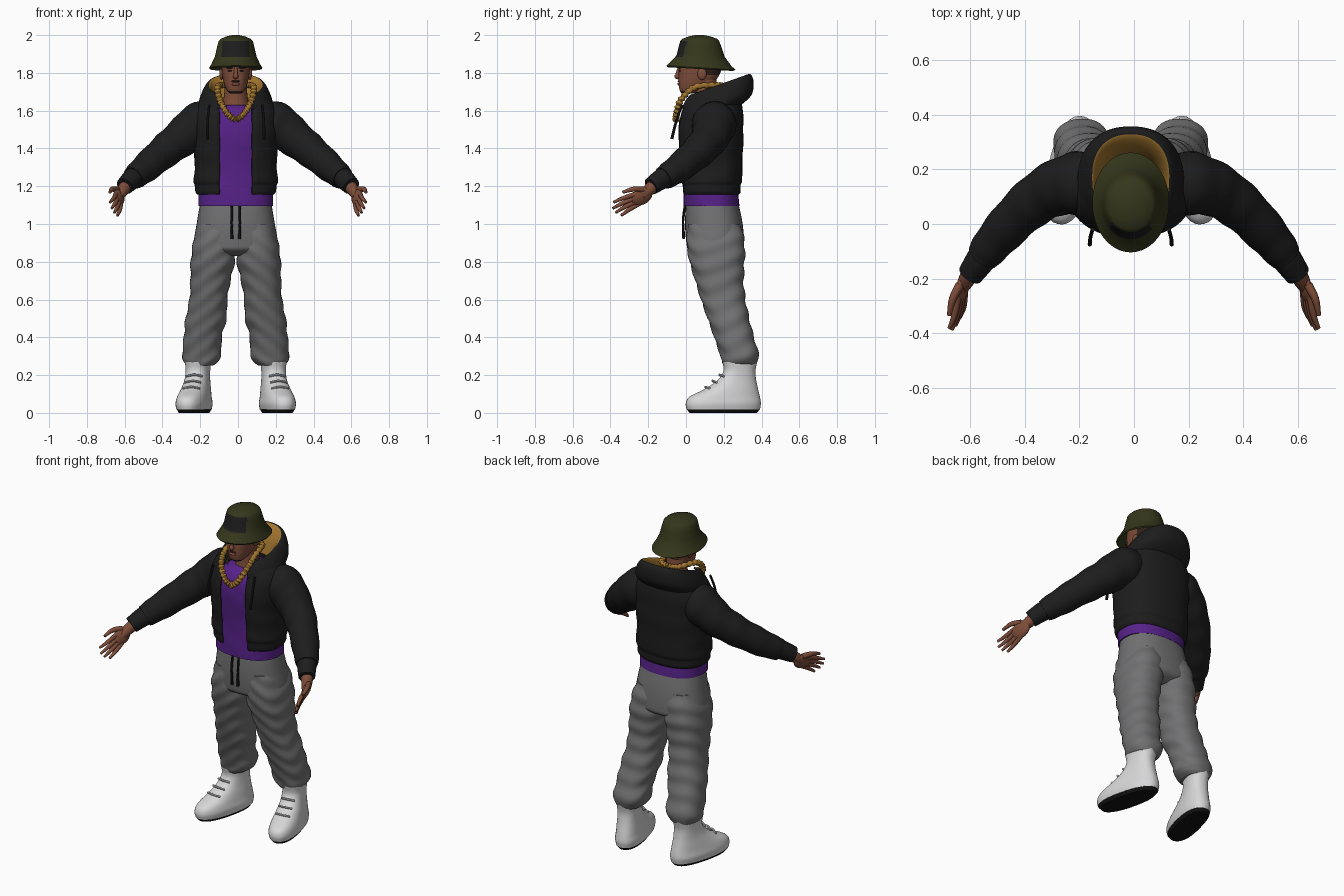
import bpy, bmesh, math
from mathutils import Vector, Matrix

AXIS = -0.012  # centre line of the body
if "Cube" in bpy.data.objects:
    bpy.data.objects.remove(bpy.data.objects["Cube"])
made = []


def material(name, r, g, b):
    m = bpy.data.materials.new(name)
    m.use_nodes = True
    m.diffuse_color = (r, g, b, 1)
    bsdf = next(n for n in m.node_tree.nodes if n.type == 'BSDF_PRINCIPLED')
    bsdf.inputs["Base Color"].default_value = (r, g, b, 1)
    bsdf.inputs["Roughness"].default_value = 0.8
    return m


BLACK = material("hoodie black", .012, .012, .012)
PURPLE = material("shirt purple", .095, .016, .25)
GREY = material("trouser grey", .165, .165, .17)
WHITE = material("shoe white", .68, .68, .69)
SOLE = material("sole black", .006, .006, .006)
SKIN = material("skin brown", .21, .075, .042)
OLIVE = material("hat olive", .034, .037, .011)
GOLD = material("gold", .36, .18, .028)
HAIR = material("hair dark brown", .03, .015, .011)


def finish(bm, name, mats, mirror=False, axis=AXIS):
    me = bpy.data.meshes.new(name)
    bm.to_mesh(me)
    bm.free()
    ob = bpy.data.objects.new(name, me)
    bpy.context.collection.objects.link(ob)
    ob.location.x = axis
    for m in mats:
        me.materials.append(m)
    if mirror:
        ob.modifiers.new("mirror", 'MIRROR').use_mirror_merge = False
    made.append(ob)
    return ob


def smooth_rows(rows, steps):
    """Catmull-Rom interpolation of rows of numbers."""
    if steps == 1:
        return rows
    out = []
    for i in range(len(rows) - 1):
        p = [rows[max(i - 1, 0)], rows[i], rows[i + 1], rows[min(i + 2, len(rows) - 1)]]
        for s in range(steps):
            t = s / steps
            out.append([b + .5 * t * (c - a + t * (2*a - 5*b + 4*c - d + t * (3*(b - c) + d - a)))
                        for a, b, c, d in zip(*p)])
    return out + [rows[-1]]


def skin_rings(bm, rings, closed, caps):
    vs = [[bm.verts.new(p) for p in r] for r in rings]
    n = len(vs[0])
    for a, b in zip(vs, vs[1:]):
        for j in range(n if closed else n - 1):
            k = (j + 1) % n
            bm.faces.new((a[j], a[k], b[k], b[j]))
    if caps:
        bm.faces.new(vs[0][::-1])
        bm.faces.new(vs[-1])


def loft(name, rows, mats, steps=5, seg=40, gap=0, e=.85, ripple=0, freq=80,
         mirror=False, caps=True, rule=None, place=None):
    """Stack of rounded rings; row = z, centre x, half width, front y, back y, tilt."""
    rings = []
    for z, cx, hw, yf, yb, tilt in smooth_rows(rows, steps):
        t0 = math.asin(min(1, gap / hw) ** (1 / e)) if gap else 0
        ring = []
        for j in range(seg + 1 if gap else seg):
            t = t0 + (2 * math.pi - 2 * t0) * j / seg
            s, c = math.sin(t), math.cos(t)
            k = 1 + ripple * math.sin(freq * z + 2 * math.sin(2 * t) + 3 * s)
            x = cx + k * hw * math.copysign(abs(s) ** e, s)
            f = .5 - .5 * k * math.copysign(abs(c) ** e, c)
            ring.append((x, yf + (yb - yf) * f, z + tilt * f))
        rings.append(ring)
    bm = bmesh.new()
    skin_rings(bm, rings, not gap, caps and not gap)
    if rule:
        for i, f in enumerate(bm.faces):
            f.material_index = rule(f.calc_center_median(), i // seg)
    if place:
        bm.transform(place)
    return finish(bm, name, mats, mirror)


def tube(name, pts, mat, steps=5, seg=16, ripple=0, freq=1., mirror=True, axis=AXIS):
    """Round tube through points; point = x, y, z, radius."""
    rows = smooth_rows(pts, steps)
    rings = []
    for i, (x, y, z, r) in enumerate(rows):
        a, b = rows[max(i - 1, 0)], rows[min(i + 1, len(rows) - 1)]
        q = Vector([b[k] - a[k] for k in range(3)]).to_track_quat('Z', 'Y')
        ring = []
        for j in range(seg):
            t = 2 * math.pi * j / seg
            k = r * (1 + ripple * math.sin(freq * i + math.sin(t)))
            ring.append(Vector((x, y, z)) + q @ Vector((k * math.cos(t), k * math.sin(t), 0)))
        rings.append(ring)
    bm = bmesh.new()
    skin_rings(bm, rings, True, True)
    return finish(bm, name, [mat], mirror, axis)


def ball(name, loc, size, mat, mirror=False, axis=AXIS, rot=Matrix()):
    bm = bmesh.new()
    bmesh.ops.create_uvsphere(bm, u_segments=20, v_segments=12, radius=1)
    bm.transform(Matrix.Translation(loc) @ rot @ Matrix.Diagonal((*size, 1)))
    return finish(bm, name, [mat], mirror, axis)


# Shoes, turned outwards
turn = Matrix.Translation((.22, .2, 0)) @ Matrix.Rotation(.235, 4, 'Z')
loft("shoe_soles", [(0, 0, .066, -.185, .18, 0), (.02, 0, .078, -.2, .195, 0)],
     [SOLE], steps=1, mirror=True, place=turn)
loft("shoes", [(.018, 0, .079, -.2, .195, 0), (.05, 0, .084, -.205, .2, 0),
               (.085, 0, .078, -.185, .195, 0), (.125, 0, .071, -.105, .185, 0),
               (.17, 0, .064, -.035, .175, 0), (.22, 0, .062, 0, .17, 0),
               (.27, 0, .066, -.005, .18, 0)], [WHITE], mirror=True, place=turn)
for i in range(4):
    y, z = .165 - .037 * -i, .13 + .032 * i
    tube("shoe_lace", [(.19 - .006 * i, y - .05, z, .006), (.235 - .008 * i, y - .062, z + .008, .006),
                       (.28 - .01 * i, y - .04, z, .006)], WHITE, seg=8)

# Trousers
loft("trouser_legs", [(.25, .187, .066, .2, .365, 0), (.27, .185, .088, .19, .38, 0),
                      (.31, .18, .103, .18, .385, 0), (.4, .175, .1, .15, .36, 0),
                      (.5, .157, .108, .115, .335, 0), (.6, .145, .1, .08, .315, 0),
                      (.7, .134, .106, .05, .305, 0), (.8, .122, .116, .02, .31, 0),
                      (.9, .113, .112, .005, .31, 0), (1, .1, .095, .01, .29, 0)],
     [GREY], ripple=.03, freq=62, steps=8, mirror=True)
loft("trouser_seat", [(.83, 0, .1, .07, .25, 0), (.86, 0, .2, .015, .3, 0),
                      (.9, 0, .222, .002, .308, 0), (1, 0, .207, -.005, .3, 0),
                      (1.1, 0, .19, 0, .28, 0), (1.14, 0, .18, .01, .27, 0)], [GREY])
tube("waist_cords", [(.02, -.005, 1.1, .007), (.022, -.015, 1.02, .007), (.02, -.012, .92, .008)], BLACK, seg=8)

# Shirt
loft("shirt", [(1.095, 0, .198, -.012, .283, 0), (1.17, 0, .198, -.012, .275, 0),
               (1.3, 0, .19, -.012, .27, 0), (1.45, 0, .2, -.027, .27, 0),
               (1.55, 0, .19, -.022, .27, 0), (1.6, 0, .15, 0, .26, 0),
               (1.63, 0, .09, .035, .22, 0)], [PURPLE], ripple=.006, freq=40)

# Open hoodie
jacket = loft("hoodie_body", [(1.155, 0, .203, -.018, .278, 0), (1.17, 0, .214, -.024, .288, 0),
                              (1.205, 0, .216, -.025, .29, 0), (1.23, 0, .223, -.033, .298, 0),
                              (1.3, 0, .218, -.035, .297, 0), (1.4, 0, .22, -.045, .302, 0),
                              (1.5, 0, .228, -.047, .304, 0), (1.58, 0, .225, -.035, .302, 0),
                              (1.65, 0, .19, -.005, .295, 0), (1.7, 0, .15, .04, .28, 0)],
              [BLACK], gap=.088, ripple=.008, freq=45)
thick = jacket.modifiers.new("thickness", 'SOLIDIFY')
thick.thickness, thick.offset = .012, -1
loft("hood", [(1.57, 0, .19, -.02, .28, .05), (1.61, 0, .195, -.03, .345, .07),
              (1.645, 0, .178, -.02, .358, .1), (1.675, 0, .153, .0, .345, .115),
              (1.675, 0, .135, .015, .315, .11), (1.64, 0, .122, .02, .27, .09),
              (1.58, 0, .112, .0, .24, .06)], [BLACK, GOLD], gap=.085,
     rule=lambda c, row: int(row >= 18))
tube("hood_cords", [(.14, -.02, 1.63, .007), (.148, -.05, 1.55, .007), (.15, -.075, 1.45, .008)], BLACK, seg=8)
tube("sleeves", [(.1, .15, 1.56, .095), (.2, .15, 1.53, .116), (.3, .125, 1.455, .1),
                 (.4, .055, 1.375, .087), (.5, -.05, 1.288, .075), (.555, -.12, 1.243, .062)],
     BLACK, steps=8, seg=28, ripple=.025, freq=.9, axis=0)
tube("sleeve_cuffs", [(.54, -.1, 1.255, .056), (.565, -.135, 1.235, .054), (.6, -.185, 1.2, .047)],
     BLACK, seg=24, axis=0)

# Hands
palm = Vector((.63, -.235, 1.145))
along = Vector((.03, -.155, -.075)).normalized()
flat = along.cross(Vector((.35, -.2, .8))).normalized()
across = flat.cross(along)
frame = Matrix((along, across, flat)).transposed().to_4x4()
ball("palms", palm, (.062, .046, .021), SKIN, True, 0, frame)
tube("wrists", [(.575, -.15, 1.22, .034), (.605, -.19, 1.185, .033), (*palm, .024)], SKIN, axis=0)
for k, length in ((-.034, .1), (-.012, .122), (.01, .128), (.032, .112)):
    pts = [palm + along * a + across * k * s + flat * b
           for a, s, b in ((.02, .9, 0), (.04 + length * .5, 1.15, .004), (.04 + length, 1.35, -.004))]
    tube("fingers", [(*p, r) for p, r in zip(pts, (.013, .0115, .007))], SKIN, seg=10, axis=0)
thumb = palm + across * .03 - along * .025
tube("thumbs", [(*thumb, .017), (.665, -.275, 1.185, .014), (.678, -.335, 1.168, .008)], SKIN, seg=10, axis=0)

# Head and face
tube("neck", [(0, .1, 1.78, .06), (0, .11, 1.68, .062), (0, .12, 1.58, .085)], SKIN, seg=24, mirror=False)
loft("head", [(1.69, 0, .025, -.018, .03, 0), (1.7, 0, .042, -.03, .06, 0),
              (1.73, 0, .058, -.038, .12, 0), (1.77, 0, .068, -.04, .165, 0),
              (1.82, 0, .075, -.038, .187, 0), (1.88, 0, .075, -.04, .19, 0),
              (1.93, 0, .06, -.02, .16, 0)], [SKIN, HAIR],
     rule=lambda c, row: int((c.y > .1 and c.z > 1.79) or (c.z < 1.705 and c.y < .02)))
ball("nose", (0, -.042, 1.782), (.014, .02, .016), SKIN)
tube("nose_bridge", [(0, -.036, 1.83, .008), (0, -.046, 1.79, .011)], SKIN, seg=10, mirror=False)
ball("lips", (0, -.037, 1.74), (.022, .009, .008), SKIN)
ball("moustache", (0, -.038, 1.756), (.024, .006, .004), HAIR)
ball("eyebrows", (.032, -.034, 1.828), (.019, .008, .005), HAIR, True)
ball("eyes", (.031, -.034, 1.811), (.012, .005, .004), HAIR, True)
ball("ears", (.075, .085, 1.795), (.012, .024, .032), SKIN, True)

# Bucket hat with a dark front panel
loft("bucket_hat", [(1.885, 0, .09, -.035, .185, 0), (1.83, 0, .137, -.098, .25, -.02),
                    (1.838, 0, .141, -.104, .262, -.022), (1.852, 0, .13, -.088, .24, -.015),
                    (1.885, 0, .111, -.056, .205, 0), (1.9, 0, .107, -.048, .2, 0),
                    (1.945, 0, .097, -.037, .185, 0), (1.97, 0, .09, -.03, .175, 0),
                    (1.98, 0, .08, -.02, .165, 0), (1.993, 0, .05, .015, .13, 0),
                    (2.0, 0, .02, .05, .095, 0)],
     [OLIVE, BLACK], steps=1, seg=64, e=1,
     rule=lambda c, row: int(4 <= row <= 6 and c.y < .03 and abs(c.x) < .075))

# Neck chain
tube("neck_chain", [(0, -.052, 1.55, .016), (.045, -.05, 1.585, .016), (.085, -.025, 1.66, .016),
                    (.095, .05, 1.725, .015), (.06, .17, 1.735, .014), (0, .19, 1.73, .014)],
     GOLD, steps=14, seg=12, ripple=.22, freq=1.6)

# Smooth shading with sharp edges kept
bpy.ops.object.select_all(action='DESELECT')
for ob in made:
    ob.select_set(True)
bpy.context.view_layer.objects.active = made[0]
bpy.ops.object.shade_smooth_by_angle(angle=math.radians(40))
